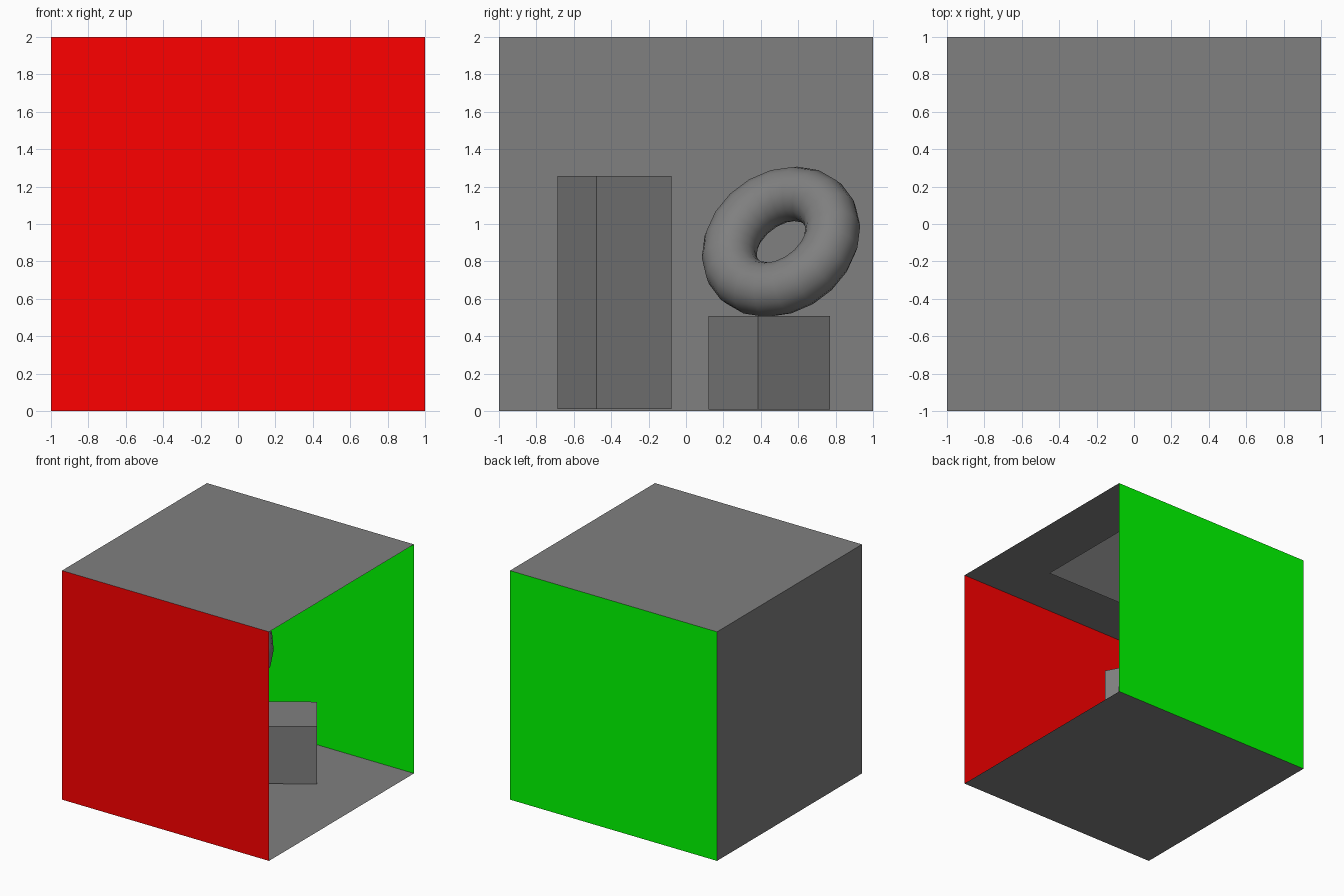
import bpy
from math import radians, pi
from mathutils import Vector

if "Cube" in bpy.data.objects:
    bpy.data.objects.remove(bpy.data.objects["Cube"])


def material(name, rgb):
    mat = bpy.data.materials.new(name)
    mat.diffuse_color = (*rgb, 1)
    mat.use_nodes = True
    mat.node_tree.nodes["Principled BSDF"].inputs["Base Color"].default_value = mat.diffuse_color
    return mat


GREY = material("mid_grey", (0.214, 0.214, 0.214))
RED = material("red", (1, 0, 0))
GREEN = material("green", (0, 1, 0))


def finish(name, mat):
    obj = bpy.context.object
    obj.name = name
    if mat:
        obj.data.materials.append(mat)
    return obj


def panel(name, loc, size, rot, mat):
    bpy.ops.mesh.primitive_plane_add(size=size, location=loc, rotation=rot)
    finish(name, mat)


def block(name, x, y, side, z0, z1, angle):
    bpy.ops.mesh.primitive_cube_add(size=1, location=(x, y, (z0 + z1) / 2),
                                    rotation=(0, 0, radians(angle)))
    finish(name, GREY).scale = (side, side, z1 - z0)


# Room shell, open on the +x side
panel("floor", (0, 0, 0), 2, (0, 0, 0), GREY)
panel("ceiling", (0, 0, 2), 2, (pi, 0, 0), GREY)
panel("back_wall", (-1, 0, 1), 2, (0, pi / 2, 0), GREY)
panel("red_wall", (0, -1, 1), 2, (-pi / 2, 0, 0), RED)
panel("green_wall", (0, 1, 1), 2, (pi / 2, 0, 0), GREEN)

# Square lamp just below the ceiling, in the default lighter grey
panel("ceiling_lamp", (0, 0, 1.985), 1, (pi, 0, 0), None)

# Two turned blocks, slightly above the floor
block("tall_block", -0.393, -0.383, 0.452, 0.01, 1.256, 27.7)
block("short_block", 0.167, 0.444, 0.467, 0.008, 0.507, 34.6)

# Tilted ring behind the short block
axis = Vector((0.75, -0.40, 0.53))
bpy.ops.mesh.primitive_torus_add(
    major_radius=0.302, minor_radius=0.147, major_segments=20, minor_segments=16,
    location=(-0.53, 0.508, 0.905),
    rotation=axis.to_track_quat('Z', 'Y').to_euler())
finish("ring", GREY)
bpy.ops.object.shade_smooth()
